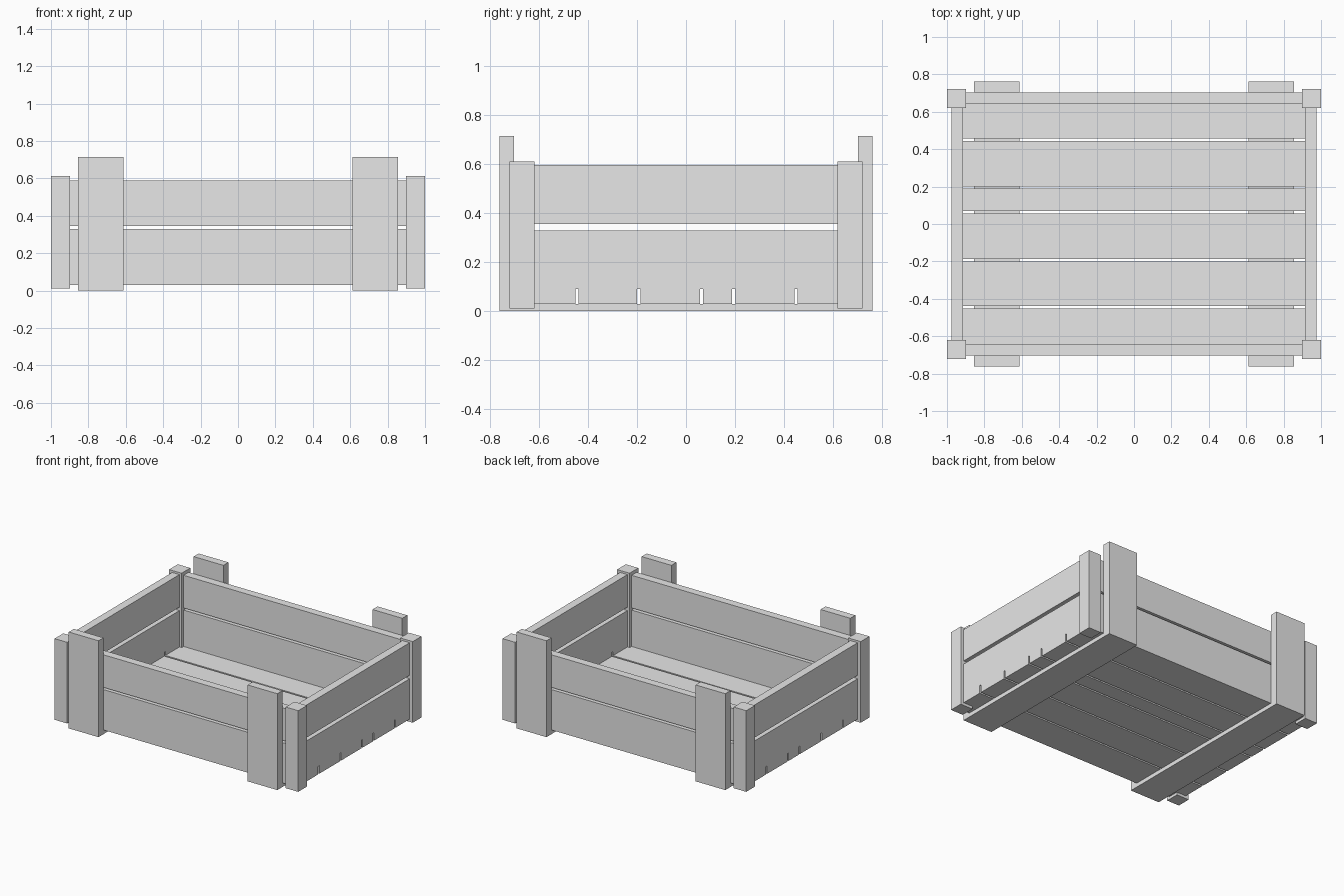
import bpy

if "Cube" in bpy.data.objects:
    bpy.data.objects.remove(bpy.data.objects["Cube"], do_unlink=True)

wood = bpy.data.materials.new("pale_grey")
wood.use_nodes = True
grey = (0.8, 0.8, 0.8, 1)
wood.diffuse_color = grey
wood.node_tree.nodes["Principled BSDF"].inputs["Base Color"].default_value = grey


def extrude_x(name, profile, x0, x1):
    """Prism from a y-z profile, running from x0 to x1."""
    n = len(profile)
    verts = [(x, y, z) for x in (x0, x1) for y, z in profile]
    faces = [tuple(reversed(range(n))), tuple(range(n, 2 * n))]
    faces += [(i, (i + 1) % n, (i + 1) % n + n, i + n) for i in range(n)]
    mesh = bpy.data.meshes.new(name)
    mesh.from_pydata(verts, [], faces)
    mesh.materials.append(wood)
    obj = bpy.data.objects.new(name, mesh)
    bpy.context.collection.objects.link(obj)
    return obj


def board(name, x, y, z):
    """Box given by its ranges on each axis."""
    return extrude_x(name, [(y[0], z[0]), (y[1], z[0]), (y[1], z[1]), (y[0], z[1])], *x)


def span(sign, a, b):
    return sorted((sign * a, sign * b))


gaps = [-0.446, -0.193, 0.063, 0.195, 0.45]
half_gap = 0.0065
post_y = 0.62
floor_z = 0.03

# Floor boards, separated by narrow gaps
edges = [-0.645] + [g + s for g in gaps for s in (-half_gap, half_gap)] + [0.645]
for i in range(0, len(edges), 2):
    board(f"floor_board_{i // 2 + 1}", (-0.915, 0.915), edges[i:i + 2], (floor_z, 0.06))

# Lower side board outline with slots in its bottom edge
slotted = [(-post_y, floor_z)]
for g in gaps:
    a, b = g - half_gap, g + half_gap
    slotted += [(a, floor_z), (a, 0.09), (b, 0.09), (b, floor_z)]
slotted += [(post_y, floor_z), (post_y, 0.33), (-post_y, 0.33)]

for side, sx in (("right", -1), ("left", 1)):
    wall_x = span(sx, 0.915, 0.975)
    extrude_x(f"{side}_lower_board", slotted, *wall_x)
    board(f"{side}_upper_board", wall_x, (-post_y, post_y), (0.355, 0.597))

    # U-shaped strap: runner under the floor with an upright at each end
    out, inn, top = 0.762, 0.703, 0.715
    strap = [(-out, 0), (out, 0), (out, top), (inn, top),
             (inn, floor_z), (-inn, floor_z), (-inn, top), (-out, top)]
    extrude_x(f"{side}_strap", strap, *span(sx, 0.612, 0.856))

    for end, sy in (("front", -1), ("back", 1)):
        board(f"{end}_{side}_post", span(sx, 0.897, 1), span(sy, post_y, 0.722), (0.01, 0.612))

# Front and back boards
for end, sy in (("front", -1), ("back", 1)):
    for level, z in (("lower", (floor_z, 0.33)), ("upper", (0.346, 0.588))):
        board(f"{end}_{level}_board", (-0.9, 0.9), span(sy, 0.643, 0.702), z)
